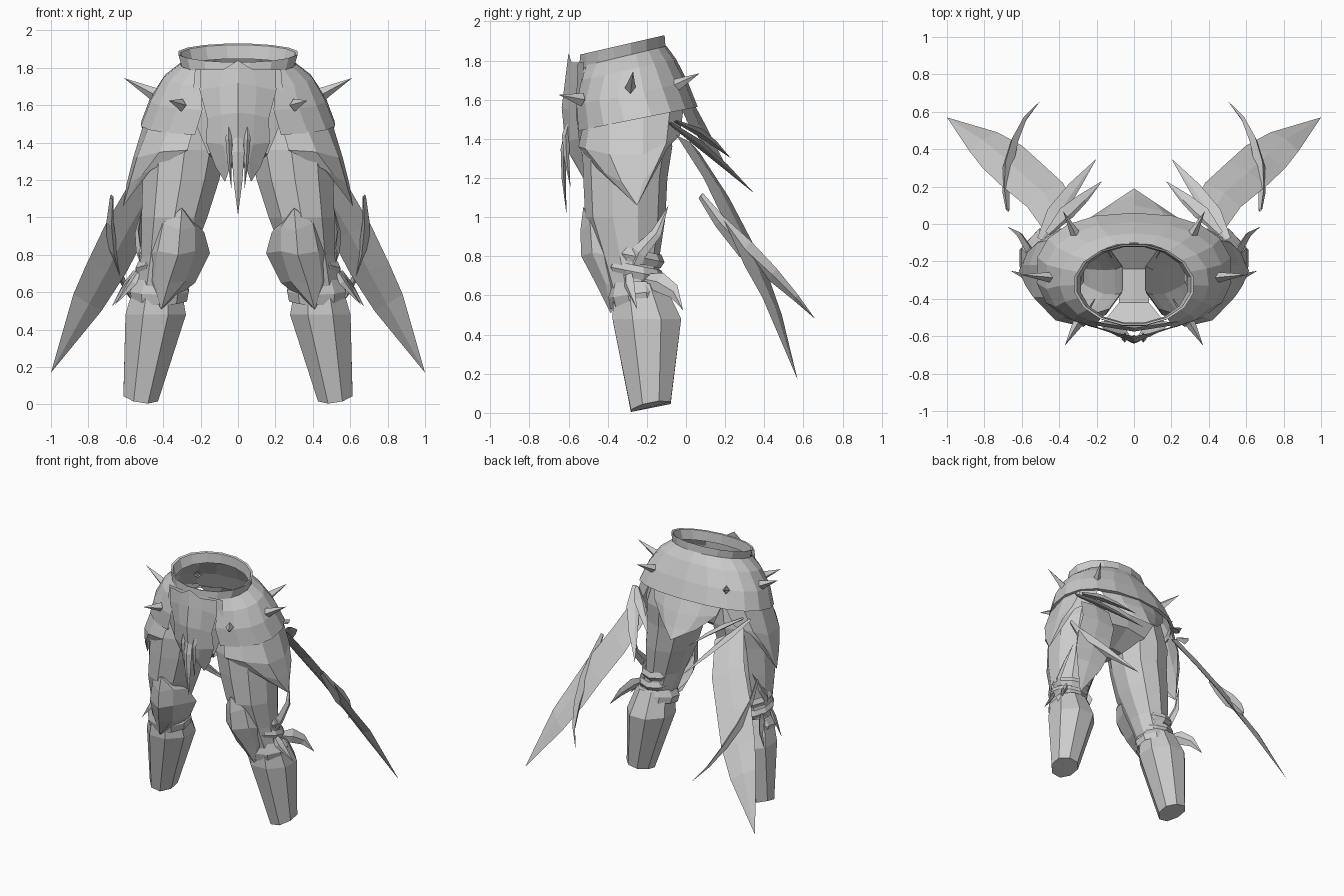
import bpy, bmesh, math
from mathutils import Vector as V

grey = bpy.data.materials.new("plate_grey")
grey.diffuse_color = (0.6, 0.6, 0.6, 1)


def make(name, rows, closed=False, cap=False, mirror=True):
    """Skin a list of point rows; single-point rows become tips."""
    bm = bmesh.new()
    vr = [[bm.verts.new(p) for p in r] for r in rows]
    for a, b in zip(vr, vr[1:]):
        n = max(len(a), len(b))
        for i in range(n if closed else n - 1):
            j = (i + 1) % n
            q = []
            for v in ((a[i], a[j]) if len(a) > 1 else (a[0],)):
                q.append(v)
            for v in ((b[j], b[i]) if len(b) > 1 else (b[0],)):
                q.append(v)
            if len(q) > 2:
                bm.faces.new(q)
    if cap:
        bm.faces.new(vr[-1])
    bmesh.ops.recalc_face_normals(bm, faces=bm.faces)
    me = bpy.data.meshes.new(name)
    bm.to_mesh(me)
    bm.free()
    me.materials.append(grey)
    ob = bpy.data.objects.new(name, me)
    bpy.context.collection.objects.link(ob)
    if mirror:
        ob.modifiers.new("mirror", 'MIRROR').use_mirror_merge = False
    return ob


def ring(z, cx, cy, rx, ry, n=8, tilt=0, start=0.5):
    """Elliptical ring, z rising with y by tilt."""
    pts = []
    for i in range(n):
        a = (i + start) * 2 * math.pi / n
        y = cy + ry * math.sin(a)
        pts.append((cx + rx * math.cos(a), y, z + tilt * (y - cy)))
    return pts


def blade(name, path, wide, thick):
    """Diamond-section blade along a path, pointed at the far end.
    wide / thick are the half-extent vectors at the fattest place."""
    w, t = V(wide), V(thick)
    n = len(path) - 1
    rows = []
    for i, p in enumerate(path):
        p = V(p)
        s = 1 - i / n if n == 1 else min(1, 0.3 + 1.4 * i / n, 1.6 * (1 - i / n))
        rows.append([p] if i == n else [p + w * s, p + t * s, p - w * s, p - t * s])
    return make(name, rows, closed=True)


def half_arc(z, rx, yf, yb, gap, tilt, n=9, k=0.86):
    """Squarish half ring from the front gap round the side to the back centre."""
    cy, ry = (yf + yb) / 2, (yb - yf) / 2
    a0 = -math.acos((gap / rx) ** (1 / k))
    pts = []
    for i in range(n):
        a = a0 + (math.pi / 2 - a0) * i / (n - 1)
        s, c = math.sin(a), max(0, math.cos(a))
        y = cy + ry * math.copysign(abs(s) ** k, s)
        pts.append((rx * c ** k if i < n - 1 else 0, y, z + tilt * (y - cy)))
    return pts


# waist collar, inner and outer wall
make("waist_collar", [
    ring(1.80, 0, -.325, .29, .205, 16, .24),
    ring(1.875, 0, -.325, .31, .21, 16, .23),
    ring(1.88, 0, -.325, .325, .22, 16, .23),
    ring(1.81, 0, -.325, .305, .225, 16, .24)], closed=True, mirror=False)

# hip armour shell, open at the front, with a turned-in lip
make("hip_shell", [
    half_arc(1.82, .31, -.55, -.10, .18, .24, k=1),
    half_arc(1.75, .40, -.565, -.05, .20, .22, k=.95),
    half_arc(1.63, .475, -.575, .01, .19, .20),
    half_arc(1.50, .525, -.57, .06, .23, .20),
    half_arc(1.50, .50, -.545, .035, .23, .20)])

# pointed skirt plate hanging at the side of the thigh
make("side_skirt", [
    [(.24, -.525, 1.47), (.36, -.49, 1.50), (.46, -.39, 1.53), (.49, -.22, 1.55),
     (.43, -.08, 1.57), (.32, -.01, 1.58)],
    [(.27, -.55, 1.36), (.42, -.515, 1.35), (.54, -.39, 1.32), (.56, -.22, 1.32),
     (.515, -.10, 1.38), (.40, -.03, 1.42)],
    [(.47, -.455, 1.25), (.51, -.42, 1.23), (.58, -.33, 1.18), (.595, -.22, 1.18),
     (.57, -.15, 1.27), (.50, -.09, 1.36)],
    [(.615, -.25, 1.06)]])

# thighs and shins
make("thigh", [
    ring(1.56, .25, -.29, .20, .20, 10), ring(1.36, .285, -.30, .23, .23, 10),
    ring(1.20, .305, -.31, .215, .215, 10), ring(1.00, .34, -.31, .185, .205, 10),
    ring(.80, .38, -.29, .145, .155, 10), ring(.60, .42, -.26, .125, .125, 10)], closed=True)
foot = [(x, y, z + .3 * max(0, x - .52)) for x, y, z in
        ring(.025, .52, -.18, .10, .11, tilt=.2)]
make("shin", [ring(.66, .43, -.24, .13, .14), ring(.48, .44, -.20, .175, .19), foot],
     closed=True, cap=True)

# wrapped straps behind the knee and the flared cuff above the shin
for k, z in enumerate((.80, .72)):
    x = .40 + .015 * k
    make("knee_strap_%d" % (k + 1), [
        ring(z + .035, x, -.26, .125, .135, 10, -.2),
        ring(z, x, -.26, .14, .15, 10, -.2),
        ring(z - .035, x, -.26, .125, .13, 10, -.2)], closed=True)
make("shin_cuff", [
    ring(.67, .42, -.25, .13, .135, 10), ring(.61, .42, -.25, .165, .15, 10, .15),
    ring(.56, .42, -.24, .155, .145, 10, .2)], closed=True)

# faceted knee guard: left edge, slope, ridge, slope, right edge
make("knee_guard", [
    [(.30, -.525, 1.05)],
    [(.18, -.36, .92), (.23, -.48, .95), (.31, -.54, .93), (.40, -.49, .97), (.49, -.32, .94)],
    [(.15, -.30, .81), (.23, -.475, .82), (.32, -.535, .80), (.43, -.48, .82), (.53, -.29, .79)],
    [(.23, -.28, .65), (.28, -.42, .66), (.37, -.455, .65), (.45, -.41, .66), (.50, -.28, .64)],
    [(.41, -.385, .51)]])
# small blades at the knee
blade("knee_blade_up", [(.50, -.29, .70), (.53, -.24, .82), (.54, -.15, .92), (.51, -.09, 1.06)],
      (.01, .04, -.03), (.02, 0, 0))
blade("knee_blade_back", [(.50, -.24, .69), (.56, -.14, .67), (.61, -.06, .62), (.675, -.015, .525)],
      (0, .03, .06), (.025, -.01, 0))
blade("knee_blade_low", [(.50, -.30, .76), (.56, -.29, .66), (.66, -.25, .53)],
      (.02, .03, .02), (.01, -.02, 0))

# front centre plate with a raised ridge
make("front_plate", [
    [(0, -.60, 1.84), (.08, -.585, 1.79), (.20, -.55, 1.79)],
    [(0, -.615, 1.72), (.10, -.59, 1.70), (.205, -.555, 1.68)],
    [(0, -.635, 1.56), (.09, -.60, 1.55), (.165, -.56, 1.53)],
    [(0, -.62, 1.40), (.08, -.59, 1.39), (.17, -.545, 1.40)],
    [(.02, -.60, 1.33), (.06, -.57, 1.30), (.12, -.52, 1.27)],
    [(.07, -.52, 1.19)]])
# hanging centre tusk and its two companions
blade("centre_tusk", [(0, -.60, 1.50), (0, -.625, 1.35), (0, -.625, 1.20), (0, -.61, 1.01)],
      (.045, 0, 0), (0, .02, 0))
blade("side_tusk", [(.05, -.59, 1.52), (.05, -.615, 1.42), (.045, -.61, 1.30), (.035, -.59, 1.15)],
      (.022, 0, 0), (0, .025, 0))

# rear plate hanging below the shell, and the under-body from back to front waist
make("rear_plate", [
    [(0, .04, 1.58), (.16, .02, 1.58), (.30, -.03, 1.57)],
    [(0, .10, 1.47), (.15, .07, 1.47), (.27, .01, 1.48)],
    [(0, .15, 1.37), (.10, .12, 1.36), (.15, .09, 1.37)],
    [(0, .19, 1.29)]])
make("under_body", [
    [(0, -.03, 1.56), (.28, -.06, 1.55)], [(0, -.08, 1.38), (.18, -.09, 1.36)],
    [(0, -.24, 1.27), (.08, -.24, 1.26)], [(0, -.42, 1.27), (.08, -.42, 1.26)],
    [(0, -.54, 1.36), (.16, -.52, 1.34)], [(0, -.575, 1.58), (.25, -.535, 1.56)],
    [(0, -.555, 1.79), (.23, -.52, 1.79)]])

# thorns on the hip: base to tip
for name, base, tip in (("front_thorn", (.30, -.53, 1.60), (.37, -.65, 1.625)),
                        ("side_thorn", (.45, -.285, 1.66), (.61, -.27, 1.745)),
                        ("rear_thorn", (.31, -.06, 1.67), (.38, .07, 1.735))):
    d = (V(tip) - V(base)).normalized()
    side = d.cross(V((0, 0, 1))).normalized()
    blade(name, [base, tip], side * .028, d.cross(side) * .035)

# large swept fin: outer edge, ridge, inner edge
outer = [(.47, -.05, 1.42), (.57, .09, 1.20), (.71, .205, .96), (.81, .30, .75), (.88, .39, .59)]
inner = [(.30, .07, 1.33), (.38, .22, 1.10), (.50, .33, .89), (.60, .42, .70), (.73, .49, .50)]
rows = []
for o, i in zip(outer, inner):
    m = (V(o) + V(i)) / 2
    rows.append([o, m + V((.008, .012, .008)), i, m - V((.008, .012, .008))])
make("swept_fin", rows + [[(1, .57, .17)]], closed=True)
# curved blade crossing the fin
blade("cross_blade", [(.675, .075, 1.11), (.685, .17, .98), (.675, .30, .84),
                      (.64, .44, .71), (.585, .56, .59), (.50, .66, .48)],
      (.015, .035, .045), (.032, 0, -.005))
# short broad blades at the fin root
blade("root_blade_long", [(.50, -.08, 1.48), (.42, .06, 1.38), (.32, .20, 1.26), (.20, .35, 1.12)],
      (.055, .025, .015), (.012, .02, -.015))
blade("root_blade_short", [(.46, -.05, 1.49), (.36, .06, 1.44), (.27, .14, 1.38), (.17, .23, 1.30)],
      (.045, .03, .015), (.015, .02, -.015))
